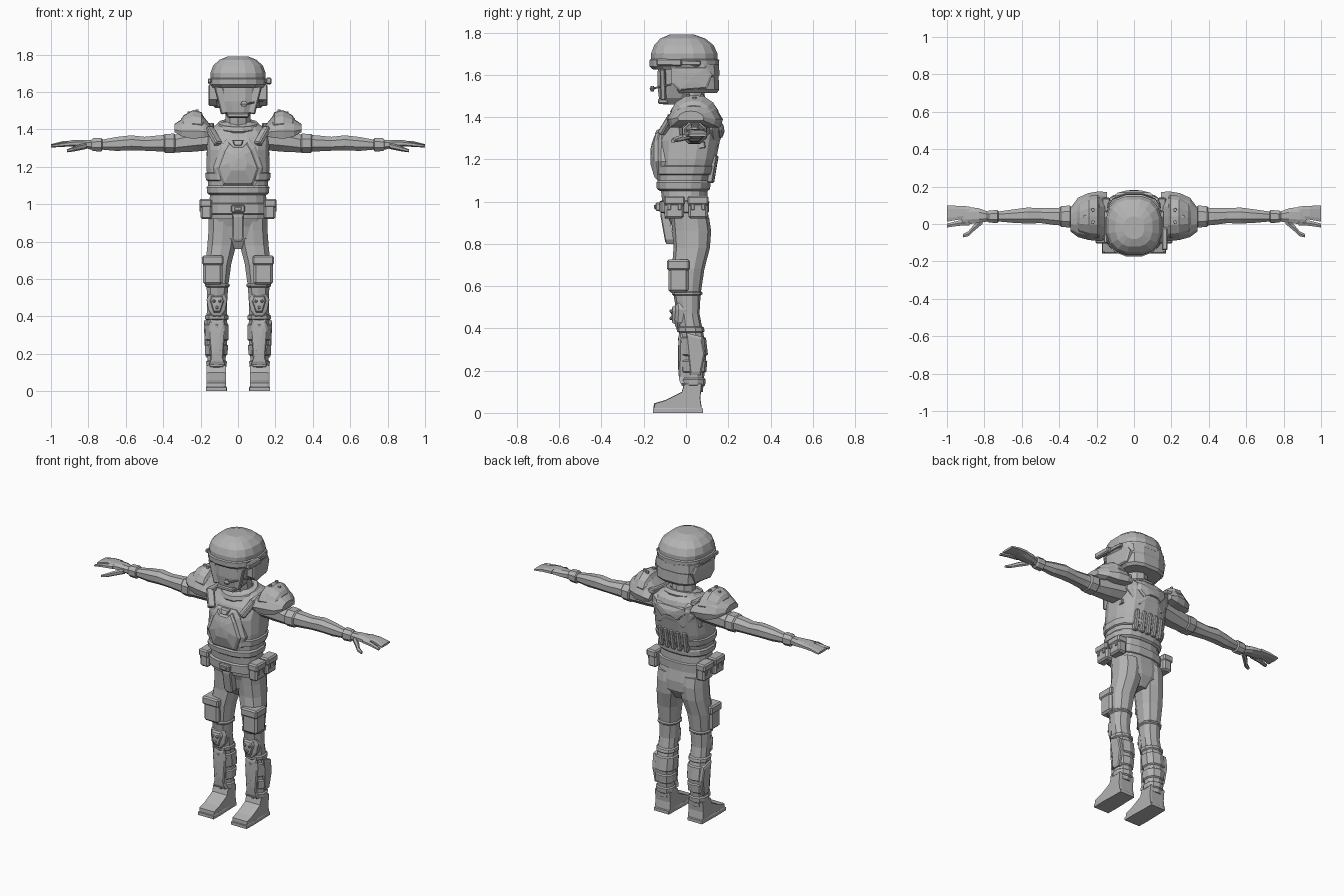
import bpy, bmesh, math
from mathutils import Vector

grey = bpy.data.materials.new("armour_grey")
grey.diffuse_color = (0.45, 0.45, 0.45, 1)


def finish(name, bm, mirror=False, bevel=0):
    bmesh.ops.recalc_face_normals(bm, faces=bm.faces[:])
    me = bpy.data.meshes.new(name)
    bm.to_mesh(me)
    bm.free()
    me.materials.append(grey)
    ob = bpy.data.objects.new(name, me)
    bpy.context.collection.objects.link(ob)
    if bevel:
        m = ob.modifiers.new("bevel", 'BEVEL')
        m.width, m.segments = bevel, 1
    if mirror:
        ob.modifiers.new("mirror", 'MIRROR')
    return ob


def loft(name, rings, mirror=False):
    """Skin a list of equal point rings and cap both ends."""
    bm = bmesh.new()
    vs = [[bm.verts.new(p) for p in r] for r in rings]
    n = len(vs[0])
    for a, b in zip(vs, vs[1:]):
        for i in range(n):
            j = (i + 1) % n
            bm.faces.new((a[i], a[j], b[j], b[i]))
    bm.faces.new(vs[0])
    bm.faces.new(vs[-1])
    return finish(name, bm, mirror)


def oval(a, b, n, e):
    """Superellipse outline points."""
    out = []
    for i in range(n):
        t = 2 * math.pi * (i + 0.5) / n
        c, s = math.cos(t), math.sin(t)
        out.append((a * math.copysign(abs(c) ** (2 / e), c), b * math.copysign(abs(s) ** (2 / e), s)))
    return out


def upright(name, secs, n=12, e=2.4, mirror=False):
    """Sections (z, cx, cy, rx, ry) stacked upward."""
    return loft(name, [[(cx + u, cy + v, z) for u, v in oval(rx, ry, n, e)]
                       for z, cx, cy, rx, ry in secs], mirror)


def sideways(name, secs, n=8, e=2.2):
    """Sections (x, cy, cz, ry, rz) running out along the arm, mirrored."""
    return loft(name, [[(x, cy + u, cz + v) for u, v in oval(ry, rz, n, e)]
                       for x, cy, cz, ry, rz in secs], True)


def box(name, c, s, mirror=False, bevel=0.006):
    bm = bmesh.new()
    bmesh.ops.create_cube(bm, size=1)
    for v in bm.verts:
        v.co = Vector(c) + Vector([v.co[i] * s[i] for i in range(3)])
    return finish(name, bm, mirror, bevel)


def bar(name, p, q, w, h, mirror=False):
    """Chamfered bar between two points."""
    p, q = Vector(p), Vector(q)
    rot = (q - p).to_track_quat('Z', 'Y')
    bm = bmesh.new()
    bmesh.ops.create_cube(bm, size=1)
    for v in bm.verts:
        v.co = (p + q) / 2 + rot @ Vector((v.co.x * w, v.co.y * h, v.co.z * (q - p).length))
    return finish(name, bm, mirror, min(w, h) * 0.2)


def panel(name, outline, surf, h, inset=0.9, mirror=False):
    """Raised plate following surf(u, v, height), with sloped rim and pointed middle."""
    cu = sum(p[0] for p in outline) / len(outline)
    cv = sum(p[1] for p in outline) / len(outline)
    bm = bmesh.new()
    rings = []
    for k, hh in ((1, -0.03), (1, h * 0.6), (inset, h), (inset * 0.5, h)):
        rings.append([bm.verts.new(surf(cu + (u - cu) * k, cv + (v - cv) * k, hh)) for u, v in outline])
    mid = bm.verts.new(surf(cu, cv, h))
    n = len(outline)
    for i in range(n):
        j = (i + 1) % n
        for a, b in zip(rings, rings[1:]):
            bm.faces.new((a[i], a[j], b[j], b[i]))
        bm.faces.new((rings[-1][i], rings[-1][j], mid))
    bm.faces.new(rings[0])
    return finish(name, bm, mirror)


def sym(half):
    """Close a half outline by reflecting it."""
    return half + [(-u, v) for u, v in reversed(half)]


# torso, vest, waist and hips
upright("vest", [(1.05, 0, -.01, .155, .115), (1.06, 0, -.012, .168, .128), (1.09, 0, -.012, .17, .13),
                 (1.1, 0, -.01, .162, .125), (1.2, 0, .005, .172, .14), (1.29, 0, .015, .168, .148),
                 (1.36, 0, .035, .175, .137), (1.41, 0, .045, .145, .11), (1.44, 0, .045, .09, .075)], 16, 2.6)
upright("vest_band", [(1.125, 0, -.006, .166, .131), (1.13, 0, -.006, .174, .138),
                      (1.165, 0, -.002, .178, .142), (1.17, 0, -.002, .17, .134)], 16, 2.6)
upright("waist", [(.92, 0, 0, .158, .1), (.99, 0, -.005, .158, .108), (1.07, 0, -.01, .15, .112)], 16, 2.6)
upright("belt", [(.945, 0, -.008, .158, .108), (.95, 0, -.008, .17, .118),
                 (1.0, 0, -.008, .17, .12), (1.005, 0, -.008, .158, .11)], 16, 2.6)
upright("hips", [(.76, 0, .03, .05, .05), (.82, 0, .03, .135, .085), (.88, 0, .025, .16, .092),
                 (.95, 0, .005, .16, .1)], 16, 2.4)
box("buckle", (0, -.13, .975), (.075, .03, .04))
box("buckle_core", (0, -.142, .975), (.04, .02, .02), False, .003)
panel("front_flap", sym([(.03, .95), (.03, .82), (.018, .8)]),
      lambda u, v, h: (u, -.085 - (v - .8) * .18 - h, v), .012, .8)


# chest plate and back plate
def chest(u, v, h):
    return (u, -.15 + 2 * u * u + 1.7 * (v - 1.2) ** 2 - h, v)


def back(u, v, h):
    return (u, .164 - 1.9 * u * u - max(0, 1.33 - v) * .15 + h, v)


panel("chest_rim", sym([(.065, 1.345), (.095, 1.31), (.135, 1.19), (.095, 1.08)]), chest, .008, .92)
panel("chest_plate", sym([(.03, 1.31), (.05, 1.33), (.075, 1.29), (.112, 1.19), (.08, 1.1)]), chest, .022, .9)
panel("chest_tab", sym([(.03, 1.342), (.02, 1.315)]), chest, .022, .8)
panel("back_plate", sym([(.15, 1.41), (.155, 1.34), (.09, 1.25)]), back, .008, .92)
panel("back_inset", sym([(.1, 1.385), (.1, 1.34), (.06, 1.3), (.04, 1.32)]), back, .018, .88)
for i in range(5):
    x = (i - 2) * .043
    bar("back_rib", (x, .118 - x * x, 1.09), (x, .14 - x * x, 1.22), .028, .03)
bar("vest_strap_front", (.105, -.115, 1.32), (.155, -.06, 1.41), .045, .03, True)
bar("vest_strap_top", (.15, -.07, 1.40), (.15, .14, 1.42), .045, .03, True)
bar("side_strap", (.13, -.085, 1.24), (.16, .09, 1.27), .016, .03, True)

# collar and neck
bpy.ops.mesh.primitive_torus_add(major_segments=14, minor_segments=6, major_radius=.095, minor_radius=.024,
                                 location=(0, .02, 1.415), rotation=(.22, 0, 0))
bpy.context.object.name = "collar"
bpy.context.object.data.materials.append(grey)
upright("neck", [(1.38, 0, .03, .075, .075), (1.53, 0, .01, .068, .075)], 10, 2)

# head and face
upright("face", [(1.46, 0, -.065, .05, .045), (1.49, 0, -.055, .078, .075), (1.55, 0, -.04, .1, .098),
                 (1.66, 0, -.035, .112, .1)], 12, 2.8)
bar("jaw_strap", (.105, -.11, 1.63), (.068, -.105, 1.485), .025, .045, True)
box("chin_guard", (0, -.108, 1.475), (.12, .05, .025))
box("brow_frame", (0, -.13, 1.636), (.2, .035, .022))

# helmet
upright("helmet_dome", [(1.625, 0, -.008, .145, .15), (1.64, 0, -.008, .155, .167), (1.67, 0, -.008, .155, .168),
                        (1.675, 0, -.008, .148, .16), (1.7, 0, -.008, .15, .16), (1.74, 0, -.01, .136, .143),
                        (1.772, 0, -.015, .1, .108), (1.79, 0, -.02, .055, .06)], 16, 2.5)
upright("helmet_back", [(1.515, 0, .05, .125, .1), (1.53, 0, .05, .14, .11), (1.59, 0, .045, .14, .112),
                        (1.6, 0, .045, .147, .117), (1.65, 0, .04, .147, .118)], 12, 2.8)
panel("ear_cover", [(-.07, 1.64), (.1, 1.64), (.125, 1.6), (.1, 1.535), (-.03, 1.525), (-.07, 1.56)],
      lambda u, v, h: (.143 + h - max(0, u) * .15, u, v), .014, .88, True)
bar("helmet_rail", (.152, -.1, 1.66), (.152, .07, 1.655), .018, .022, True)
bar("helmet_lamp", (.165, -.14, 1.66), (.165, -.02, 1.658), .03, .034)
bar("mic_arm", (.135, -.07, 1.555), (.045, -.158, 1.535), .008, .008)
upright("mic", [(1.522, .033, -.16, .012, .008), (1.535, .033, -.16, .021, .013),
                (1.548, .033, -.16, .012, .008)], 8, 2)


# shoulder armour in two layers
def arch(x, yf, yb, zb, zt):
    d, h = yb - yf, zt - zb
    return [(x, yf + d * a, zb + h * b) for a, b in
            ((.04, 0), (0, .3), (.1, .68), (.3, .96), (.5, 1), (.7, .96), (.9, .68), (1, .3), (.96, 0))]


loft("shoulder_pad", [arch(.145, -.085, .17, 1.365, 1.42), arch(.185, -.092, .175, 1.355, 1.47),
                      arch(.245, -.085, .165, 1.35, 1.487), arch(.3, -.07, .14, 1.362, 1.455),
                      arch(.34, -.04, .085, 1.385, 1.428)], True)
loft("shoulder_cap", [arch(.185, -.07, .15, 1.40, 1.47), arch(.195, -.075, .155, 1.40, 1.492),
                      arch(.24, -.07, .15, 1.40, 1.503), arch(.29, -.05, .12, 1.40, 1.476),
                      arch(.305, -.03, .1, 1.40, 1.455)], True)
for x, y, z in ((.22, .01, 1.5), (.22, .075, 1.5), (.262, .04, 1.49)):
    upright("pad_stud", [(z - .015, x, y, .011, .011), (z + .006, x, y, .009, .009)], 6, 2, True)

# arms, cuffs and hands
sideways("arm", [(.14, .04, 1.35, .08, .065), (.24, .04, 1.34, .068, .064), (.33, .04, 1.325, .056, .052),
                 (.42, .04, 1.325, .049, .046), (.5, .045, 1.323, .043, .04), (.57, .045, 1.328, .046, .043),
                 (.65, .042, 1.322, .038, .04), (.73, .04, 1.318, .028, .028), (.8, .04, 1.318, .028, .026)])
sideways("arm_band", [(.335, .04, 1.325, .056, .05), (.342, .04, 1.325, .063, .056),
                      (.39, .04, 1.325, .06, .054), (.397, .04, 1.325, .05, .048)])
sideways("glove_cuff", [(.725, .04, 1.318, .03, .03), (.73, .04, 1.318, .037, .039),
                        (.775, .04, 1.318, .035, .037), (.785, .04, 1.318, .028, .028)])
sideways("palm", [(.78, .04, 1.318, .028, .026), (.83, .045, 1.322, .042, .024), (.89, .045, 1.325, .05, .018),
                  (.92, .045, 1.323, .048, .013)])
sideways("fingers", [(.88, .058, 1.326, .038, .015), (.94, .06, 1.324, .039, .013), (1.0, .056, 1.314, .046, .007)], 8, 3)
sideways("index_finger", [(.88, .008, 1.324, .017, .014), (.94, .004, 1.318, .016, .012), (1.0, -.008, 1.31, .012, .007)], 6, 2)
sideways("thumb", [(.81, .018, 1.312, .02, .017), (.86, -.025, 1.3, .019, .015), (.885, -.052, 1.293, .015, .012),
                   (.915, -.063, 1.285, .01, .008)], 6, 2)

# legs
LEG = [(.1, .115, .035, .046, .045), (.16, .115, .035, .05, .05), (.3, .113, .038, .06, .06),
       (.4, .113, .02, .057, .057), (.47, .112, .01, .056, .054), (.56, .11, .005, .06, .064),
       (.68, .105, .01, .072, .077), (.78, .087, .027, .08, .086), (.86, .081, .027, .08, .092),
       (.92, .08, .02, .08, .09)]
upright("leg", LEG, 10, 2.3, True)


def leg_at(z, grow):
    for a, b in zip(LEG, LEG[1:]):
        if a[0] <= z <= b[0]:
            t = (z - a[0]) / (b[0] - a[0])
            r = [p + (q - p) * t for p, q in zip(a, b)]
            return (z, r[1], r[2], r[3] + grow, r[4] + grow)


for z0, z1 in ((.125, .165), (.19, .25), (.27, .36), (.38, .41), (.555, .575)):
    upright("leg_band", [leg_at(z0, 0), leg_at(z0 + .006, .008), leg_at(z1 - .006, .008), leg_at(z1, 0)], 10, 2.3, True)

# shin guards, knee pads and side guards
panel("shin_guard", [(.075, .39), (.15, .39), (.158, .33), (.145, .17), (.155, .14), (.07, .14), (.08, .17), (.068, .33)],
      lambda u, v, h: (u, -.026 + 4 * (u - .113) ** 2 - h, v), .012, .85, True)
panel("knee_pad", [(.07, .52), (.155, .52), (.168, .49), (.158, .43), (.135, .4), (.09, .4), (.067, .43), (.057, .49)],
      lambda u, v, h: (u, -.05 + 7 * (u - .113) ** 2 + 2 * (v - .47) ** 2 - h, v), .01, .88, True)
panel("knee_shell", [(.082, .508), (.143, .508), (.15, .485), (.13, .42), (.096, .42), (.074, .485)],
      lambda u, v, h: (u, -.05 + 6 * (u - .113) ** 2 + 2 * (v - .47) ** 2 - h, v), .02, .85, True)
for x, z in ((.097, .482), (.129, .482), (.113, .447)):
    box("knee_stud", (x, -.069, z), (.017, .02, .017), True, .005)
panel("calf_side_guard", [(.0, .38), (.075, .36), (.09, .28), (.07, .18), (.02, .18), (.01, .28)],
      lambda u, v, h: (.168 + (v - .3) * .04 + h, u, v), .012, .85, True)

# thigh pockets
box("thigh_pocket", (.135, -.036, .64), (.102, .095, .14), True, .012)
box("pocket_flap", (.135, -.037, .70), (.114, .108, .05), True, .008)

# belt pouches
for y in (-.055, .057):
    box("belt_pouch", (.17, y, .97), (.06, .092, .1), True, .01)
    box("pouch_flap", (.173, y, 1.005), (.068, .1, .045), True, .008)
    for d in (-.025, .025):
        box("pouch_tab", (.2, y + d, .975), (.012, .018, .03), True, .003)

# boots
side = [(-.155, 0), (-.152, .045), (-.1, .06), (-.02, .1), (-.008, .14), (.075, .14), (.068, .07), (.078, 0)]
loft("boot", [[(x, y * k, z * k) for y, z in side] for x, k in ((.064, .97), (.078, 1), (.152, 1), (.168, .97))], True)
panel("boot_sole", [(.062, -.157), (.17, -.157), (.172, -.08), (.168, .08), (.066, .08), (.06, -.08)],
      lambda u, v, h: (u, v, .012 + h * .4), .03, .95, True)
